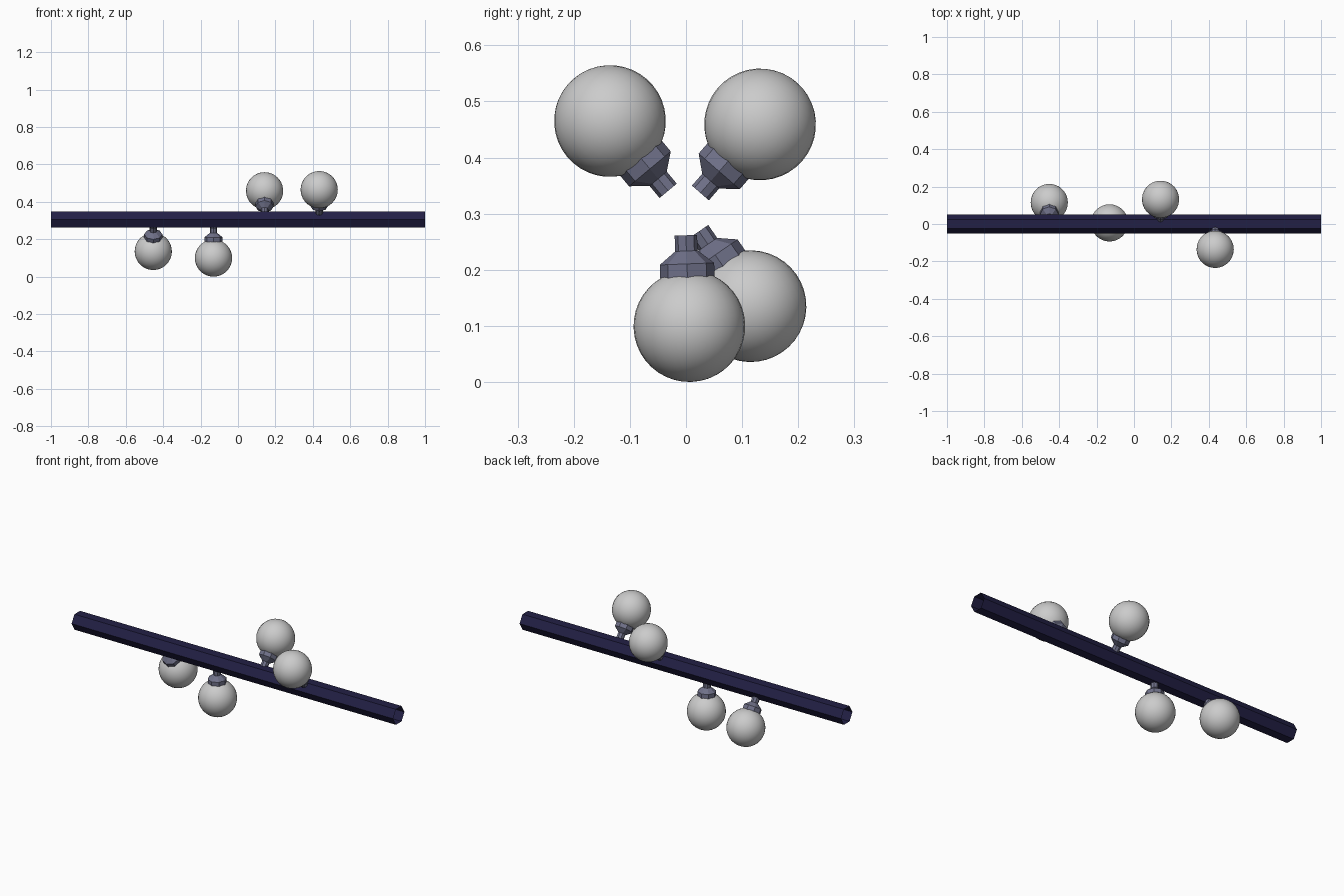
import bpy, bmesh, math
from mathutils import Vector, Matrix

if "Cube" in bpy.data.objects:
    bpy.data.objects.remove(bpy.data.objects["Cube"])

AXIS = Vector((0, -0.002, 0.305))
BULB_R = 0.0995


def material(name, rgb):
    m = bpy.data.materials.new(name)
    m.diffuse_color = (*rgb, 1)
    m.use_nodes = True
    m.node_tree.nodes["Principled BSDF"].inputs["Base Color"].default_value = m.diffuse_color
    return m


navy = material("dark_navy", (0.016, 0.014, 0.06))
slate = material("slate", (0.16, 0.165, 0.25))


def lathe(name, profile, sides, mat, matrix, phase=0.0):
    """Open surface of revolution about local z from (radius, height) points."""
    bm = bmesh.new()
    rings = [[bm.verts.new((r * math.cos(phase + 2 * math.pi * i / sides),
                            r * math.sin(phase + 2 * math.pi * i / sides), h))
              for i in range(sides)] for r, h in profile]
    for a, b in zip(rings, rings[1:]):
        for i in range(sides):
            j = (i + 1) % sides
            bm.faces.new((a[i], a[j], b[j], b[i]))
    me = bpy.data.meshes.new(name)
    bm.to_mesh(me)
    bm.free()
    me.materials.append(mat)
    ob = bpy.data.objects.new(name, me)
    ob.matrix_world = matrix
    bpy.context.collection.objects.link(ob)
    return ob


# Hexagonal open-ended rod along x, corners pointing front and back
rod = lathe("rod", [(0.05, -1), (0.05, 1)], 6, navy,
            Matrix.Translation((0, 0, 0.305)) @ Matrix.Rotation(math.pi / 2, 4, 'Y'),
            math.pi / 2)

# Bulbs: centre positions; each socket points back at the rod
centres = [(-0.453, 0.115, 0.135), (-0.131, 0.006, BULB_R),
           (0.142, 0.132, 0.459), (0.434, -0.1355, 0.465)]
# Socket outline: collar, taper, stem (radius, distance from bulb centre)
socket = [(0.0485, 0.0865), (0.0485, 0.111), (0.02, 0.134), (0.02, 0.162)]

for n, c in enumerate(centres, 1):
    c = Vector(c)
    to_rod = Vector((c.x, AXIS.y, AXIS.z)) - c
    z = to_rod.normalized()
    x = Vector((1, 0, 0))
    y = z.cross(x)
    mat = Matrix.Translation(c) @ Matrix((x, y, z)).transposed().to_4x4()
    lathe(f"socket_{n}", socket, 8, slate, mat)

    # Smooth globe
    bpy.ops.mesh.primitive_uv_sphere_add(segments=32, ring_count=20, radius=BULB_R)
    bulb = bpy.context.object
    bulb.name = f"bulb_{n}"
    bulb.matrix_world = mat
    bpy.ops.object.shade_smooth()
